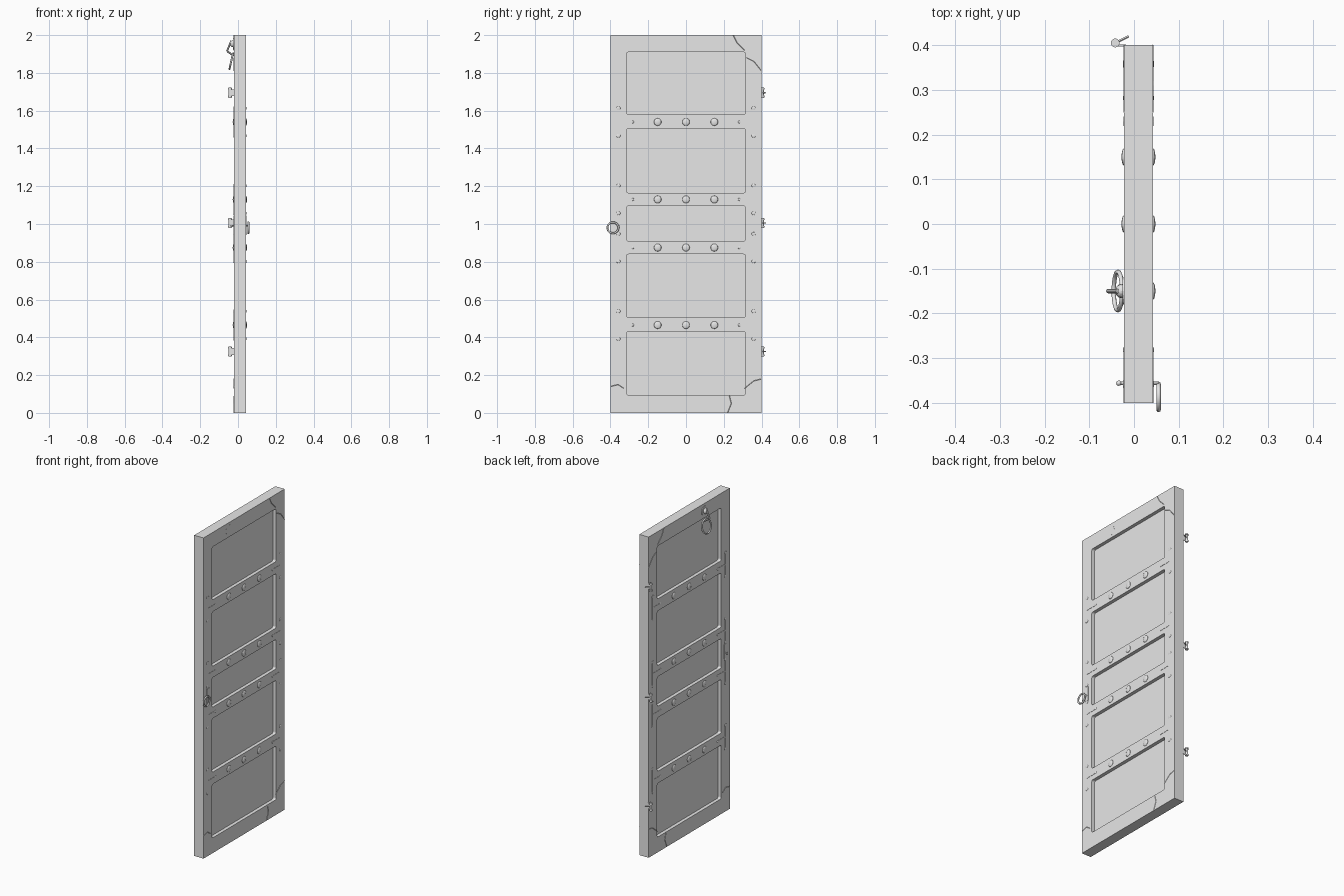
import bpy, bmesh, math
from mathutils import Matrix, Vector

if "Cube" in bpy.data.objects:
    bpy.data.objects.remove(bpy.data.objects["Cube"], do_unlink=True)

grey = bpy.data.materials.new("plain grey")
grey.use_nodes = True
grey.diffuse_color = (0.8, 0.8, 0.8, 1)
grey.node_tree.nodes["Principled BSDF"].inputs["Base Color"].default_value = (0.8, 0.8, 0.8, 1)

MID, HALF = 0.01, 0.032            # slab centre in x and half thickness
UPRIGHT = Matrix(((0, 0, 1), (1, 0, 0), (0, 1, 0))).to_4x4()   # xy drawing to yz plane
PANELS = [(0.095, 0.43), (0.505, 0.84), (0.91, 1.095), (1.165, 1.505), (1.58, 1.91)]
RAILS = [0.465, 0.875, 1.13, 1.54]


def finish(name, bm, smooth=False):
    mesh = bpy.data.meshes.new(name)
    bm.to_mesh(mesh)
    bm.free()
    mesh.materials.append(grey)
    for p in mesh.polygons:
        p.use_smooth = smooth
    ob = bpy.data.objects.new(name, mesh)
    bpy.context.collection.objects.link(ob)
    return ob


def box(bm, centre, size):
    m = Matrix.Translation(centre) @ Matrix.Diagonal((*size, 1))
    bmesh.ops.create_cube(bm, size=1, matrix=m)


def ball(bm, centre, size):
    m = Matrix.Translation(centre) @ Matrix.Diagonal((*size, 1))
    bmesh.ops.create_uvsphere(bm, u_segments=12, v_segments=8, radius=1, matrix=m)


def rod(bm, a, b, r, sides=12):
    a, b = Vector(a), Vector(b)
    turn = Vector((0, 0, 1)).rotation_difference(b - a).to_matrix().to_4x4()
    bmesh.ops.create_cone(bm, cap_ends=True, segments=sides, radius1=r, radius2=r,
                          depth=(b - a).length, matrix=Matrix.Translation((a + b) / 2) @ turn)


def ring(name, centre, radius, thick, tilt=0):
    bpy.ops.mesh.primitive_torus_add(major_radius=radius, minor_radius=thick,
                                     major_segments=28, minor_segments=8,
                                     location=centre, rotation=(0, math.pi / 2 + tilt, 0))
    ob = bpy.context.object
    ob.name = name
    ob.data.materials.append(grey)
    bpy.ops.object.shade_smooth()


# Door frame: one outline with rounded openings, extruded
def rounded(y0, y1, z0, z1, r):
    pts = []
    for cy, cz, start in ((y1 - r, z1 - r, 0), (y0 + r, z1 - r, 1),
                          (y0 + r, z0 + r, 2), (y1 - r, z0 + r, 3)):
        for i in range(4 if r else 1):
            a = (start + i / 3) * math.pi / 2
            pts.append((cy + r * math.cos(a), cz + r * math.sin(a)))
    return pts


curve = bpy.data.curves.new("frame_outline", 'CURVE')
curve.dimensions = '2D'
curve.fill_mode = 'BOTH'
curve.extrude = HALF
for loop in [rounded(-0.4, 0.4, 0, 2, 0)] + [rounded(-0.315, 0.315, a, b, 0.01) for a, b in PANELS]:
    s = curve.splines.new('POLY')
    s.points.add(len(loop) - 1)
    for p, (y, z) in zip(s.points, loop):
        p.co = (y, z, 0, 1)
    s.use_cyclic_u = True
temp = bpy.data.objects.new("frame_outline", curve)
bpy.context.collection.objects.link(temp)
bpy.context.view_layer.update()
bm = bmesh.new()
bm.from_mesh(temp.to_mesh())
temp.to_mesh_clear()
bpy.data.objects.remove(temp)
bmesh.ops.transform(bm, matrix=Matrix.Translation((MID, 0, 0)) @ UPRIGHT, verts=bm.verts)
bmesh.ops.remove_doubles(bm, verts=bm.verts, dist=0.0001)
bmesh.ops.recalc_face_normals(bm, faces=bm.faces)
finish("door_frame", bm)

# Recessed panels
bm = bmesh.new()
for a, b in PANELS:
    box(bm, (MID, 0, (a + b) / 2), (0.022, 0.65, b - a + 0.02))
finish("recessed_panels", bm)

# Domed studs and flat corner straps on both faces
studs, straps = bmesh.new(), bmesh.new()
for side in (-1, 1):
    face = MID + side * HALF
    for z in RAILS:
        for y in (-0.15, 0, 0.15):
            ball(studs, (face, y, z), (0.006, 0.02, 0.02))
        for e in (-1, 1):
            box(straps, (face, e * 0.36, z), (0.003, 0.012, 0.15))
            box(straps, (face, e * 0.32, z), (0.003, 0.08, 0.010))
            ball(straps, (face, e * 0.282, z), (0.003, 0.007, 0.007))
            for v in (-1, 1):
                ball(straps, (face, e * 0.358, z + v * 0.073), (0.003, 0.011, 0.009))
finish("studs", studs, True)
finish("corner_straps", straps)

# Hinges along the back edge: barrel with caps and two leaves
bm = bmesh.new()
for z in (0.325, 1.005, 1.695):
    rod(bm, (-0.042, 0.405, z - 0.027), (-0.042, 0.405, z + 0.027), 0.007)
    for v in (-1, 1):
        rod(bm, (-0.042, 0.405, z + v * 0.016), (-0.042, 0.405, z + v * 0.024), 0.010)
    rod(bm, (-0.042, 0.405, z), (-0.012, 0.42, z), 0.003, 6)
    box(bm, (-0.030, 0.399, z), (0.024, 0.004, 0.036))
finish("hinges", bm)

# Ring pull and its spindle near the front edge
ring("pull_ring", (0.055, -0.387, 0.98), 0.029, 0.005)
bm = bmesh.new()
rod(bm, (-0.03, -0.356, 0.99), (0.056, -0.356, 0.99), 0.004, 8)
ball(bm, (-0.034, -0.356, 0.99), (0.006, 0.006, 0.006))
finish("pull_spindle", bm, True)
bm = bmesh.new()
for side in (-1, 1):
    box(bm, (MID + side * HALF, -0.356, 1.0), (0.004, 0.024, 0.09))
finish("pull_plates", bm)

# Knocker: round mount, bracket and tilted ring
bm = bmesh.new()
rod(bm, (-0.026, -0.15, 1.955), (0.0425, -0.15, 1.955), 0.03, 20)
ball(bm, (-0.028, -0.15, 1.955), (0.014, 0.016, 0.018))
for a, b in (((-0.036, -0.15, 1.97), (-0.058, -0.15, 1.915)),
             ((-0.058, -0.15, 1.915), (-0.022, -0.15, 1.89))):
    rod(bm, a, b, 0.005, 8)
finish("knocker_mount", bm)
ring("knocker_ring", (-0.036, -0.15, 1.862), 0.043, 0.005, 0.22)

# Hairline cracks near the corners
CRACKS = [[(0.22, 0), (0.24, 0.05), (0.23, 0.09)], [(0.31, 0.13), (0.36, 0.17), (0.4, 0.18)],
          [(0.25, 2), (0.27, 1.96), (0.31, 1.92)], [(0.32, 1.88), (0.36, 1.86), (0.4, 1.81)],
          [(-0.4, 0.14), (-0.36, 0.15), (-0.33, 0.13)]]
bm = bmesh.new()
for side in (-1, 1):
    for line in CRACKS:
        for (y0, z0), (y1, z1) in zip(line, line[1:]):
            x = MID + side * HALF
            rod(bm, (x, y0, z0), (x, y1, z1), 0.0015, 4)
finish("hairline_cracks", bm)
